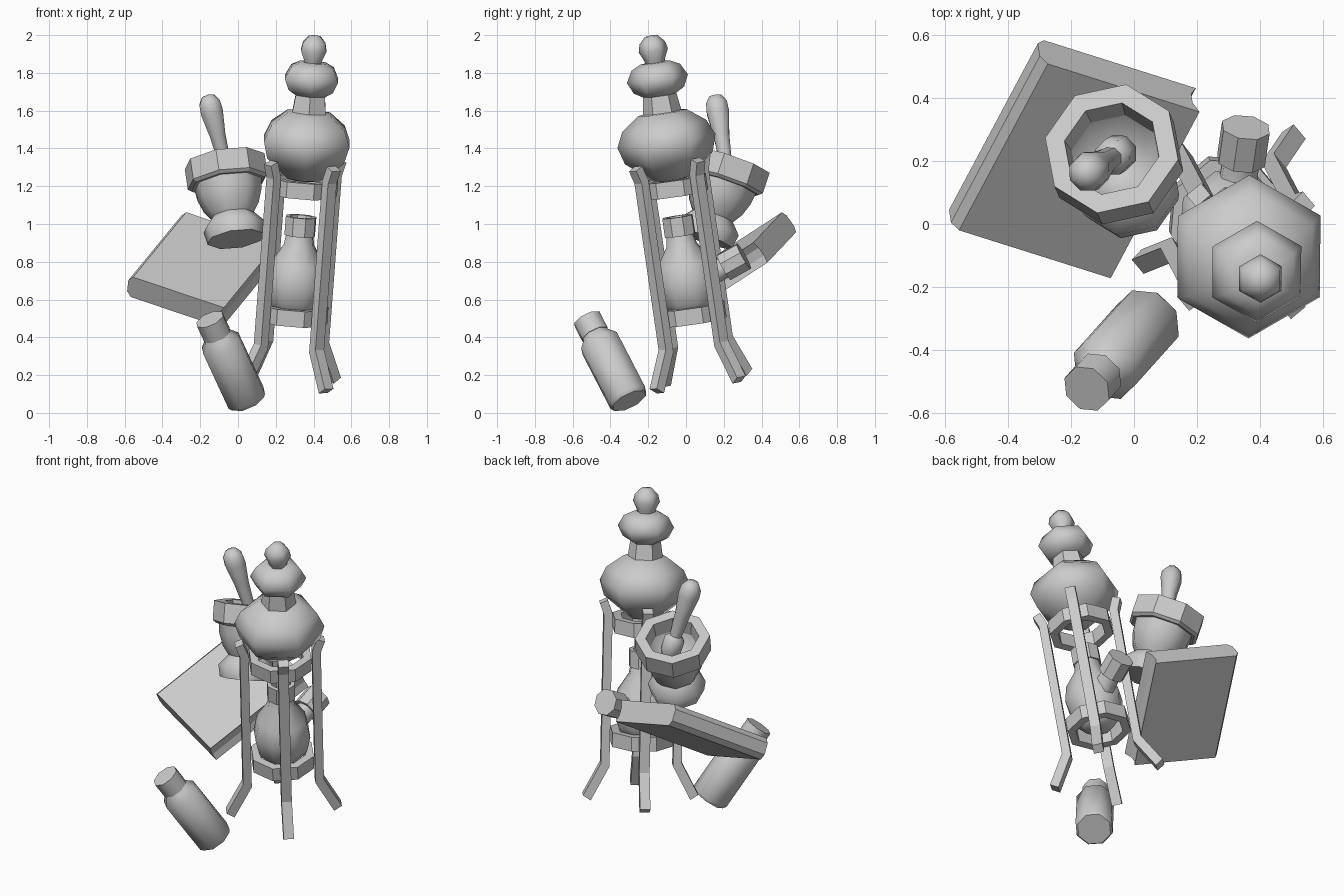
import bpy, bmesh, math
from mathutils import Matrix, Vector

if "Cube" in bpy.data.objects:
    bpy.data.objects.remove(bpy.data.objects["Cube"])

grey = bpy.data.materials.new("plain_grey")
grey.diffuse_color = (0.6, 0.6, 0.6, 1)
grey.use_nodes = True
grey.node_tree.nodes["Principled BSDF"].inputs["Base Color"].default_value = grey.diffuse_color


def frame(origin, axis, stretch=1.0):
    """Matrix whose local z runs along the axis."""
    rot = Vector((0, 0, 1)).rotation_difference(Vector(axis)).to_matrix().to_4x4()
    return Matrix.Translation(origin) @ rot @ Matrix.Diagonal((1, 1, stretch, 1))


def finish(name, bm, matrix, smooth=0):
    bmesh.ops.recalc_face_normals(bm, faces=bm.faces)
    mesh = bpy.data.meshes.new(name)
    bm.to_mesh(mesh)
    bm.free()
    mesh.materials.append(grey)
    obj = bpy.data.objects.new(name, mesh)
    bpy.context.collection.objects.link(obj)
    obj.matrix_world = matrix
    if smooth:
        bpy.ops.object.select_all(action='DESELECT')
        obj.select_set(True)
        bpy.context.view_layer.objects.active = obj
        bpy.ops.object.shade_smooth_by_angle(angle=math.radians(smooth))
    return obj


def lathe(name, profile, matrix, sides=8, phase=22.5, smooth=0, closed=False):
    """Turn a (radius, height) profile about local z."""
    bm = bmesh.new()
    rows = []
    for r, z in profile:
        if r == 0:
            rows.append([bm.verts.new((0, 0, z))] * sides)
        else:
            angles = [math.radians(phase) + math.tau * i / sides for i in range(sides)]
            rows.append([bm.verts.new((r * math.cos(a), r * math.sin(a), z)) for a in angles])
    pairs = list(zip(rows, rows[1:]))
    if closed:
        pairs.append((rows[-1], rows[0]))
    for low, high in pairs:
        for i in range(sides):
            j = (i + 1) % sides
            bm.faces.new(list(dict.fromkeys((low[i], low[j], high[j], high[i]))))
    return finish(name, bm, matrix, smooth)


def prism(name, outline, depth, matrix):
    """Extrude an outline in local xz along local y."""
    bm = bmesh.new()
    face = bm.faces.new([bm.verts.new((x, 0, z)) for x, z in outline])
    out = bmesh.ops.extrude_face_region(bm, geom=[face])
    moved = [v for v in out["geom"] if isinstance(v, bmesh.types.BMVert)]
    bmesh.ops.translate(bm, verts=moved, vec=(0, depth, 0))
    return finish(name, bm, matrix)


# Stand: four bent legs and two octagonal rings on a leaning axis
stand = frame((0.255, 0.105, 0), (0.105, -0.2, 1.38), 1.013)
leg_outline = [(0.29, 0.15), (0.185, 0.35), (0.185, 1.26), (0.215, 1.34),
               (0.26, 1.32), (0.235, 1.25), (0.235, 0.37), (0.335, 0.18)]
for k in range(4):
    turn = Matrix.Rotation(math.radians(40 + 90 * k), 4, 'Z')
    prism("stand_leg", leg_outline, 0.06, stand @ turn @ Matrix.Translation((0, -0.03, 0)))
for name, z in (("lower_ring", 0.48), ("upper_ring", 1.155)):
    lathe(name, [(0.19, z), (0.19, z + 0.085), (0.14, z + 0.085), (0.14, z)],
          stand, phase=17.5, closed=True)

# Lower flask with collar and side spout
lathe("lower_flask", [(0, 0.5), (0.09, 0.51), (0.15, 0.59), (0.172, 0.69), (0.15, 0.79),
                      (0.085, 0.89), (0.072, 0.96)], stand, phase=17.5, smooth=60)
lathe("flask_collar", [(0, 0.94), (0.085, 0.94), (0.085, 1.04), (0.06, 1.04), (0.05, 0.97),
                       (0, 0.97)], stand, phase=17.5)
spout = frame((0.312, 0.01, 0.665), (0.043, 0.297, 0.165))
lathe("spout_neck", [(0.09, 0.08), (0.062, 0.16), (0.06, 0.26)], spout, smooth=60)
lathe("spout_collar", [(0, 0.22), (0.08, 0.22), (0.08, 0.342), (0, 0.342)], spout)

# Upper vessel: six-sided bulbs, neck and knob
lathe("upper_vessel", [(0, 1.22), (0.1, 1.24), (0.16, 1.29), (0.235, 1.35), (0.262, 1.44),
                       (0.225, 1.52), (0.13, 1.59), (0, 1.6)],
      stand, sides=6, phase=90, smooth=75)
lathe("vessel_neck", [(0.105, 1.57), (0.085, 1.71)], stand, sides=6, phase=90)
lathe("stopper_bulb", [(0, 1.675), (0.085, 1.68), (0.135, 1.71), (0.163, 1.77), (0.13, 1.83),
                       (0.08, 1.855), (0, 1.86)], stand, sides=6, phase=90, smooth=75)
lathe("stopper_knob", [(0.05, 1.84), (0.055, 1.87), (0.078, 1.92), (0.068, 1.96), (0.035, 1.995),
                       (0, 2.0)], stand, sides=6, phase=90, smooth=75)

# Mortar: footed bowl with a heavy rim
mortar = frame((-0.01, 0.1, 0.92), (-0.14, 0.32, 0.95))
lathe("mortar_bowl", [(0, 0), (0.155, 0), (0.168, 0.07), (0.115, 0.13), (0.15, 0.18),
                      (0.175, 0.25), (0.185, 0.33), (0.145, 0.35), (0.1, 0.27), (0, 0.23)],
      mortar, phase=34, smooth=50)
lathe("mortar_rim", [(0.2, 0.31), (0.218, 0.325), (0.218, 0.44), (0.155, 0.44), (0.14, 0.31)],
      mortar, phase=34, closed=True)

# Pestle resting in the bowl
pestle = frame((-0.04, 0.23, 1.2), (-0.24, -0.15, 0.96))
lathe("pestle", [(0, 0), (0.045, 0), (0.06, 0.03), (0.06, 0.12), (0.036, 0.14), (0.045, 0.28),
                 (0.064, 0.41), (0.06, 0.46), (0.035, 0.497), (0, 0.505)], pestle, smooth=50)

# Bottle with cap
bottle = frame((0.05, -0.3, 0.064), (-0.38, -0.424, 0.82))
lathe("bottle_body", [(0, 0), (0.1, 0), (0.113, 0.02), (0.113, 0.37), (0.08, 0.41), (0.068, 0.44)],
      bottle, smooth=50)
lathe("bottle_cap", [(0, 0.425), (0.08, 0.425), (0.08, 0.525), (0, 0.525)], bottle, smooth=50)

# Closed book: rounded spine and hollow fore-edge
across = Vector((0.48, -0.15, -0.16)).normalized()
along = Vector((0.285, 0.53, 0.345)).normalized()
up = across.cross(along).normalized()
book = Matrix((across, along, up)).transposed().to_4x4()
book.translation = (-0.567, 0.055, 0.613)
prism("book", [(0, 0), (0.53, 0), (0.51, 0.04), (0.51, 0.09), (0.53, 0.13), (0, 0.13),
               (-0.025, 0.1), (-0.025, 0.03)], 0.69, book)
